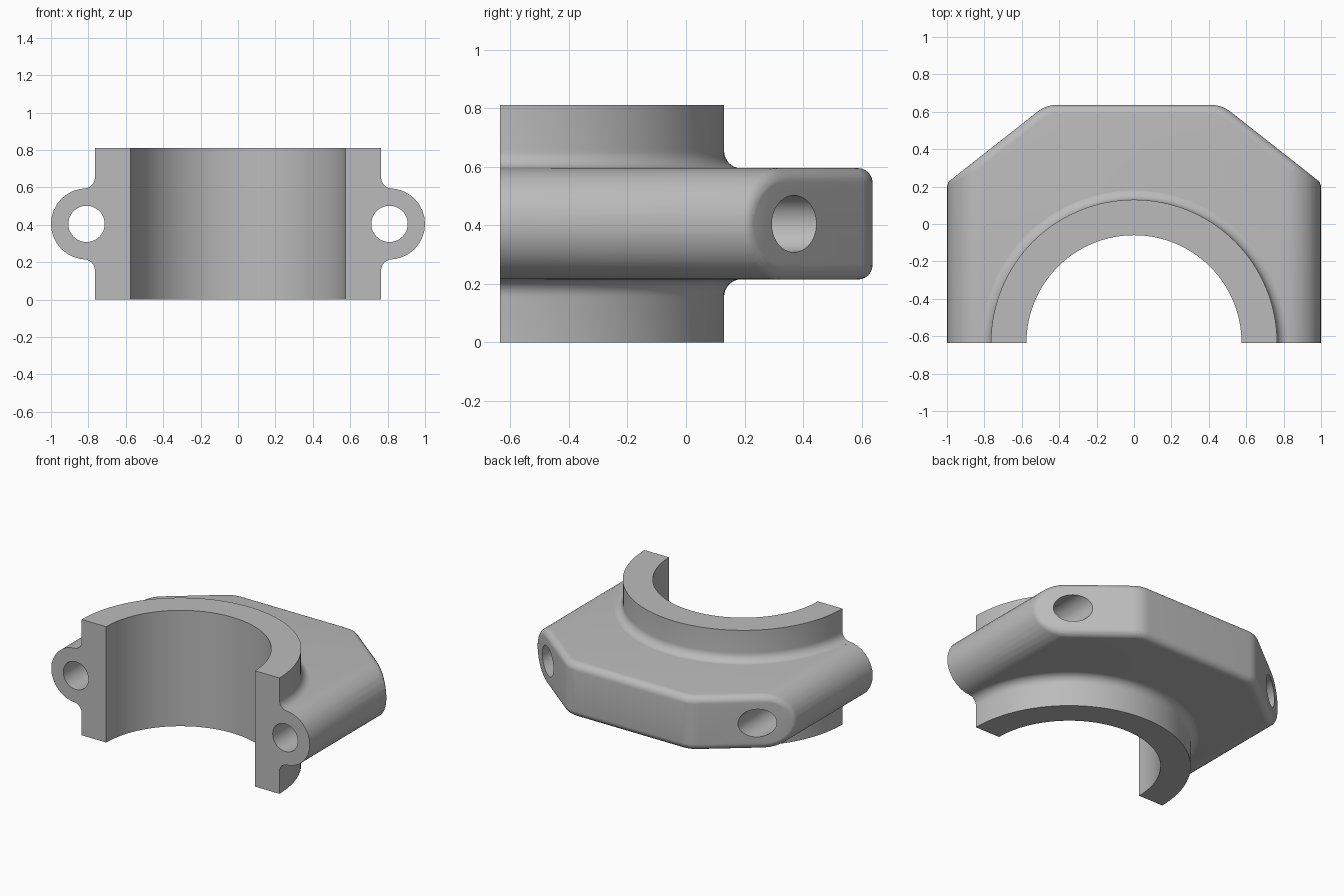
import bpy, bmesh, math
from mathutils import Matrix

if "Cube" in bpy.data.objects:
    bpy.data.objects.remove(bpy.data.objects["Cube"])

FRONT, MID, HEIGHT = -0.635, 0.405, 0.81   # split plane, mid height, full height
BORE, SLEEVE, COVE = 0.575, 0.765, 0.06    # bore radius, sleeve radius, cove fillet
EAR_X, EAR_R, EDGE = 0.81, 0.19, 0.05      # ear centre, ear radius, edge rounding
SLOPE = math.radians(38.2)                 # angle of the chamfered shoulders

grey = bpy.data.materials.new("cast grey")
grey.diffuse_color = (0.5, 0.5, 0.5, 1)
grey.use_nodes = True
grey.node_tree.nodes["Principled BSDF"].inputs["Base Color"].default_value = grey.diffuse_color


def make_object(name, bm):
    bmesh.ops.recalc_face_normals(bm, faces=bm.faces)
    mesh = bpy.data.meshes.new(name)
    bm.to_mesh(mesh)
    bm.free()
    mesh.materials.append(grey)
    obj = bpy.data.objects.new(name, mesh)
    bpy.context.collection.objects.link(obj)
    return obj


def cylinder(name, radius, length, matrix, sides):
    bm = bmesh.new()
    bmesh.ops.create_cone(bm, cap_ends=True, segments=sides, radius1=radius,
                          radius2=radius, depth=length, matrix=matrix)
    return make_object(name, bm)


def combine(target, tool, operation):
    mod = target.modifiers.new(operation, 'BOOLEAN')
    mod.operation, mod.object, mod.solver = operation, tool, 'EXACT'
    bpy.context.view_layer.objects.active = target
    bpy.ops.object.modifier_apply(modifier=mod.name)
    bpy.data.objects.remove(tool)


# Flange: convex core swept by a small ball, giving rounded ears and edges
STEPS = 32
core, points = [], []
line = 1.007 - EDGE / math.cos(SLOPE)
for i in range(STEPS // 2 + 1):
    a = -math.pi / 2 + i * 2 * math.pi / STEPS
    c, s = math.cos(a), math.sin(a)
    x = EAR_X + (EAR_R - EDGE) * c
    core.append((x, line - math.tan(SLOPE) * x, MID + (EAR_R - EDGE) * s))
    points.append((EAR_X + EAR_R * c, FRONT - 0.2, MID + EAR_R * s))
for i in range(6):
    t = SLOPE * i / 5
    for h in (-1, 1):
        core.append((0.411 + 0.12 * math.sin(t), 0.467 + 0.12 * math.cos(t),
                     MID + h * (EAR_R - EDGE)))
for x, y, z in core:
    points.append((x, y + EDGE, z))
    for ring in range(6):
        e = math.radians(15 * ring)
        for k in range(STEPS):
            a = 2 * math.pi * k / STEPS
            points.append((x + EDGE * math.cos(e) * math.cos(a), y + EDGE * math.sin(e),
                           z + EDGE * math.cos(e) * math.sin(a)))
bm = bmesh.new()
for x, y, z in points:
    bm.verts.new((x, y, z))
    bm.verts.new((-x, y, z))
bmesh.ops.remove_doubles(bm, verts=bm.verts, dist=0.0005)
bmesh.ops.convex_hull(bm, input=bm.verts)
bmesh.ops.delete(bm, geom=[v for v in bm.verts if not v.link_faces], context='VERTS')
bmesh.ops.dissolve_limit(bm, angle_limit=math.radians(0.5), verts=bm.verts, edges=bm.edges)
body = make_object("bearing_cap", bm)

# Sleeve: revolved wall with cove fillets above and below the flange
lower = [(BORE, 0), (SLEEVE, 0)]
for i in range(9):
    t = math.pi / 2 * i / 8
    lower.append((SLEEVE + COVE * (1 - math.cos(t)),
                  MID - EAR_R - COVE + 0.001 + COVE * math.sin(t)))
profile = lower + [(r, HEIGHT - z) for r, z in reversed(lower)]
bm = bmesh.new()
TURNS = 128
rings = []
for k in range(TURNS):
    a = 2 * math.pi * k / TURNS
    rings.append([bm.verts.new((r * math.cos(a), FRONT + r * math.sin(a), z))
                  for r, z in profile])
n = len(profile)
for k in range(TURNS):
    p, q = rings[k], rings[(k + 1) % TURNS]
    for j in range(n):
        bm.faces.new((p[j], q[j], q[(j + 1) % n], p[(j + 1) % n]))
sleeve = make_object("sleeve", bm)

# Clear the flange middle, then join the sleeve to it
combine(body, cylinder("core_cutter", 0.67, 2, Matrix.Translation((0, FRONT, MID)), 64),
        'DIFFERENCE')
combine(body, sleeve, 'UNION')

# Bolt holes through both ears
for side in (-1, 1):
    place = Matrix.Translation((side * EAR_X, 0, MID)) @ Matrix.Rotation(math.pi / 2, 4, 'X')
    combine(body, cylinder("bolt_cutter", 0.097, 3, place, 48), 'DIFFERENCE')

# Flat split face at the front
bm = bmesh.new()
bmesh.ops.create_cube(bm, size=1, matrix=Matrix.Translation((0, FRONT - 1, MID))
                      @ Matrix.Diagonal((4, 2, 4, 1)))
combine(body, make_object("split_cutter", bm), 'DIFFERENCE')

body.select_set(True)
bpy.context.view_layer.objects.active = body
bpy.ops.object.shade_smooth_by_angle(angle=math.radians(25))
